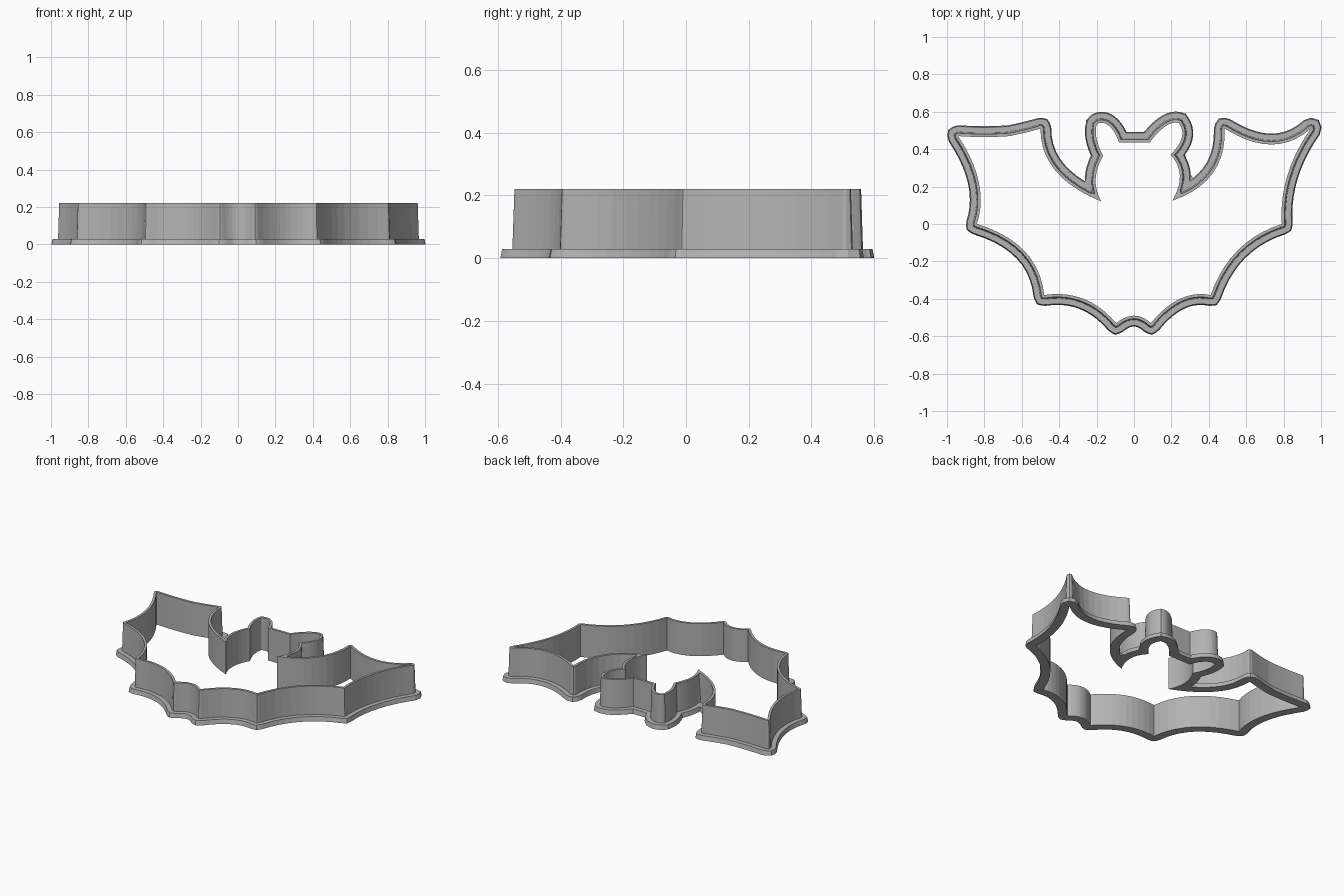
import bpy
import bmesh
from mathutils import Vector
from mathutils.geometry import intersect_point_line

cube = bpy.data.objects.get("Cube")
if cube:
    bpy.data.objects.remove(cube, do_unlink=True)

# Inner outline, clockwise: each corner is followed by the point its curve passes through
OUTLINE = [
    (-.94, .47), (-.80, .465),      # left wing tip
    (-.665, .47), (-.575, .49),
    (-.50, .51), (-.42, .285),      # left wing claw
    (-.175, .12), (-.205, .24),     # left neck notch
    (-.165, .365), (-.20, .455),
    (-.20, .53), (-.185, .54),      # left ear
    (-.16, .54), (-.115, .505),
    (-.08, .435), (0, .435),        # crown
    (.085, .435), (.12, .48),
    (.165, .52), (.205, .54),       # right ear
    (.24, .54), (.255, .46),
    (.195, .37), (.245, .26),
    (.205, .125), (.42, .27),       # right neck notch
    (.485, .51), (.735, .425),      # right wing claw
    (.945, .51), (.82, .26),        # right wing tip
    (.79, 0), (.555, -.14),         # lower scallops
    (.41, -.38), (.245, -.40),
    (.09, -.53), (0, -.49),         # feet
    (-.095, -.53), (-.27, -.40),
    (-.48, -.38), (-.585, -.145),
    (-.84, 0), (-.83, .225),
]
STEPS = 10


def trace_outline():
    """Quadratic curves from corner to corner through the given midpoints."""
    pts = [Vector(p) for p in OUTLINE]
    path = []
    for i in range(0, len(pts), 2):
        a, mid, b = pts[i], pts[i + 1], pts[(i + 2) % len(pts)]
        control = mid * 2 - (a + b) / 2
        for s in range(STEPS):
            t = s / STEPS
            path.append(a * (1 - t) ** 2 + control * 2 * t * (1 - t) + b * t * t)
    return path


def outward(a, b):
    d = (b - a).normalized()
    return Vector((-d.y, d.x))


def build_ring(path):
    """Pair every point with an outward direction; sharp outer corners get a fan."""
    ring = []
    for i, p in enumerate(path):
        before = outward(path[i - 1], p)
        after = outward(p, path[(i + 1) % len(path)])
        mid = (before + after).normalized()
        turn = before.x * after.y - before.y * after.x
        if turn < -0.4 or (turn < 0 and before.dot(after) < 0):
            ring += [(p, before), (p, (before + mid).normalized()), (p, mid * 1.08),
                     (p, (mid + after).normalized()), (p, after)]
        else:
            ring.append((p, mid / max(mid.dot(after), 0.7)))
    return ring


def distance_to_path(point, path):
    best = 9.0
    for i, a in enumerate(path):
        b = path[i - 1]
        near, t = intersect_point_line(point, a, b)
        near = near.to_2d()
        if t < 0:
            near = a
        elif t > 1:
            near = b
        best = min(best, (point - near).length)
    return best


def offset_ring(ring, path, amount):
    """Offset outward; points that overlap in a notch snap to the nearest good one."""
    pts = [p + n * amount for p, n in ring]
    if amount == 0:
        return pts
    good = [distance_to_path(p, path) > amount * 0.94 for p in pts]
    count = len(pts)
    result = []
    for i in range(count):
        for k in range(count):
            if good[i - k]:
                result.append(pts[i - k])
                break
            if good[(i + k) % count]:
                result.append(pts[(i + k) % count])
                break
    return result


def sweep(name, profile, ring, path, material):
    """Sweep a closed (offset, height) profile around the outline."""
    bm = bmesh.new()
    loops = []
    for amount, z in profile:
        loops.append([bm.verts.new((p.x, p.y, z)) for p in offset_ring(ring, path, amount)])
    for lower, upper in zip(loops, loops[1:] + loops[:1]):
        for i in range(len(ring)):
            bm.faces.new((lower[i - 1], lower[i], upper[i], upper[i - 1]))
    bmesh.ops.remove_doubles(bm, verts=bm.verts, dist=0.0005)
    bmesh.ops.recalc_face_normals(bm, faces=bm.faces)
    mesh = bpy.data.meshes.new(name)
    bm.to_mesh(mesh)
    bm.free()
    mesh.materials.append(material)
    obj = bpy.data.objects.new(name, mesh)
    bpy.context.collection.objects.link(obj)
    return obj


# Plain grey plastic
grey = bpy.data.materials.new("grey_plastic")
grey.use_nodes = True
grey.diffuse_color = (0.45, 0.45, 0.45, 1)
grey.node_tree.nodes["Principled BSDF"].inputs["Base Color"].default_value = grey.diffuse_color

path = trace_outline()
ring = build_ring(path)

# Wide grip rim at the bottom and the thin, slightly tapered wall above it
sweep("base_rim", [(0, 0), (.058, 0), (.052, .03), (0, .03)], ring, path, grey)
sweep("cutting_wall", [(0, .03), (.022, .03), (.016, .22), (0, .22)], ring, path, grey)
